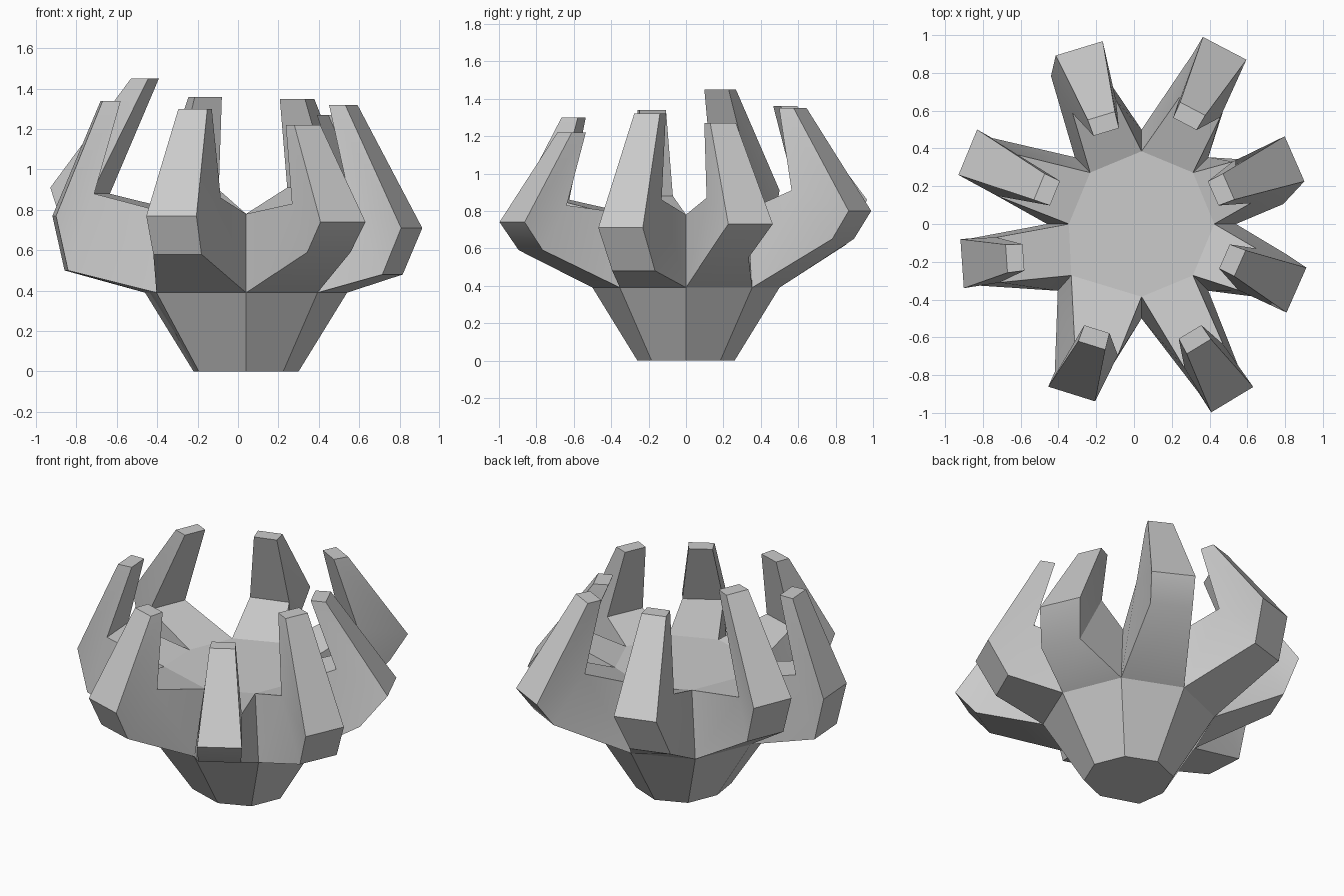
import bpy, bmesh, math
from mathutils import Vector

cube = bpy.data.objects.get("Cube")
if cube:
    bpy.data.objects.remove(cube, do_unlink=True)

# One plain grey for everything
grey = bpy.data.materials.new("stone_grey")
grey.use_nodes = True
colour = (0.6, 0.6, 0.6, 1)
grey.diffuse_color = colour
grey.node_tree.nodes["Principled BSDF"].inputs["Base Color"].default_value = colour

SIDES = 8


def ring(radius, z, lean):
    """Eight-sided ring with its front right corner pulled outwards."""
    points = []
    for k in range(SIDES):
        a = math.tau * k / SIDES
        points.append(Vector((0.04 + radius * math.cos(a), radius * math.sin(a), z)))
    points[5].x -= lean
    return points


def make_object(name, faces):
    bm = bmesh.new()
    for face in faces:
        bm.faces.new([bm.verts.new(p) for p in face])
    bmesh.ops.remove_doubles(bm, verts=bm.verts, dist=0.001)
    bmesh.ops.recalc_face_normals(bm, faces=bm.faces)
    mesh = bpy.data.meshes.new(name)
    bm.to_mesh(mesh)
    bm.free()
    mesh.materials.append(grey)
    obj = bpy.data.objects.new(name, mesh)
    bpy.context.collection.objects.link(obj)
    bpy.ops.object.select_all(action="DESELECT")
    obj.select_set(True)
    bpy.context.view_layer.objects.active = obj
    bpy.ops.object.shade_smooth_by_angle(angle=math.radians(32))


# Palm: flared foot, wide waist and flat floor
foot, waist, rim = ring(0.26, 0, 0.05), ring(0.5, 0.39, 0.09), ring(0.385, 0.78, 0.1)
palm = [foot, rim]
for low, high in ((foot, waist), (waist, rim)):
    for k in range(SIDES):
        n = (k + 1) % SIDES
        palm.append([low[k], low[n], high[n], high[k]])
make_object("palm", palm)

# Fingers: middle of the underside bend, elbow, inner bend and tip
fingers = {
    "left_back_finger": ((.74, .22, .55), (.85, .345, .73), (.57, .22, .87), (.46, .18, 1.27)),
    "back_left_finger": ((.42, .84, .65), (.48, .93, .8), (.35, .62, .91), (.29, .57, 1.35)),
    "back_right_finger": ((-.32, .82, .62), (-.29, .93, .86), (-.21, .62, .9), (-.16, .53, 1.36)),
    "right_back_finger": ((-.8, .34, .66), (-.88, .38, .91), (-.68, .26, .88), (-.46, .18, 1.45)),
    "right_front_finger": ((-.85, -.2, .5), (-.91, -.21, .77), (-.72, -.19, .88), (-.63, -.18, 1.34)),
    "front_right_finger": ((-.3, -.82, .58), (-.33, -.9, .77), (-.2, -.66, .86), (-.21, -.6, 1.3)),
    "front_left_finger": ((.45, -.83, .59), (.52, -.93, .74), (.37, -.7, .83), (.32, -.61, 1.22)),
    "left_front_finger": ((.765, -.28, .48), (.86, -.35, .71), (.6, -.24, .86), (.52, -.19, 1.32)),
}


def make_finger(name, k, low, elbow, crotch, tip):
    n = (k + 1) % SIDES
    out = Vector(elbow) - (waist[k] + waist[n]) / 2
    out.z = 0
    out.normalize()
    across = Vector((-out.y, out.x, 0))

    def pair(centre, half):
        return Vector(centre) - across * half, Vector(centre) + across * half

    outer = [(waist[k], waist[n]), pair(low, 0.125), pair(elbow, 0.13),
             pair(Vector(tip) + out * 0.045, 0.075)]
    inner = [(rim[k], rim[n]), pair(crotch, 0.12),
             pair(Vector(tip) - out * 0.045, 0.07)]

    # Outer and inner surfaces, closed at the tip
    strip = outer + inner[::-1]
    faces = [[a[0], a[1], b[1], b[0]] for a, b in zip(strip, strip[1:])]
    # Two flanks
    for s in (0, 1):
        faces.append([outer[0][s], outer[1][s], inner[1][s], inner[0][s]])
        faces.append([outer[1][s], outer[2][s], inner[1][s]])
        faces.append([outer[2][s], outer[3][s], inner[2][s], inner[1][s]])
    make_object(name, faces)


for index, (name, bends) in enumerate(fingers.items()):
    make_finger(name, index, *bends)
